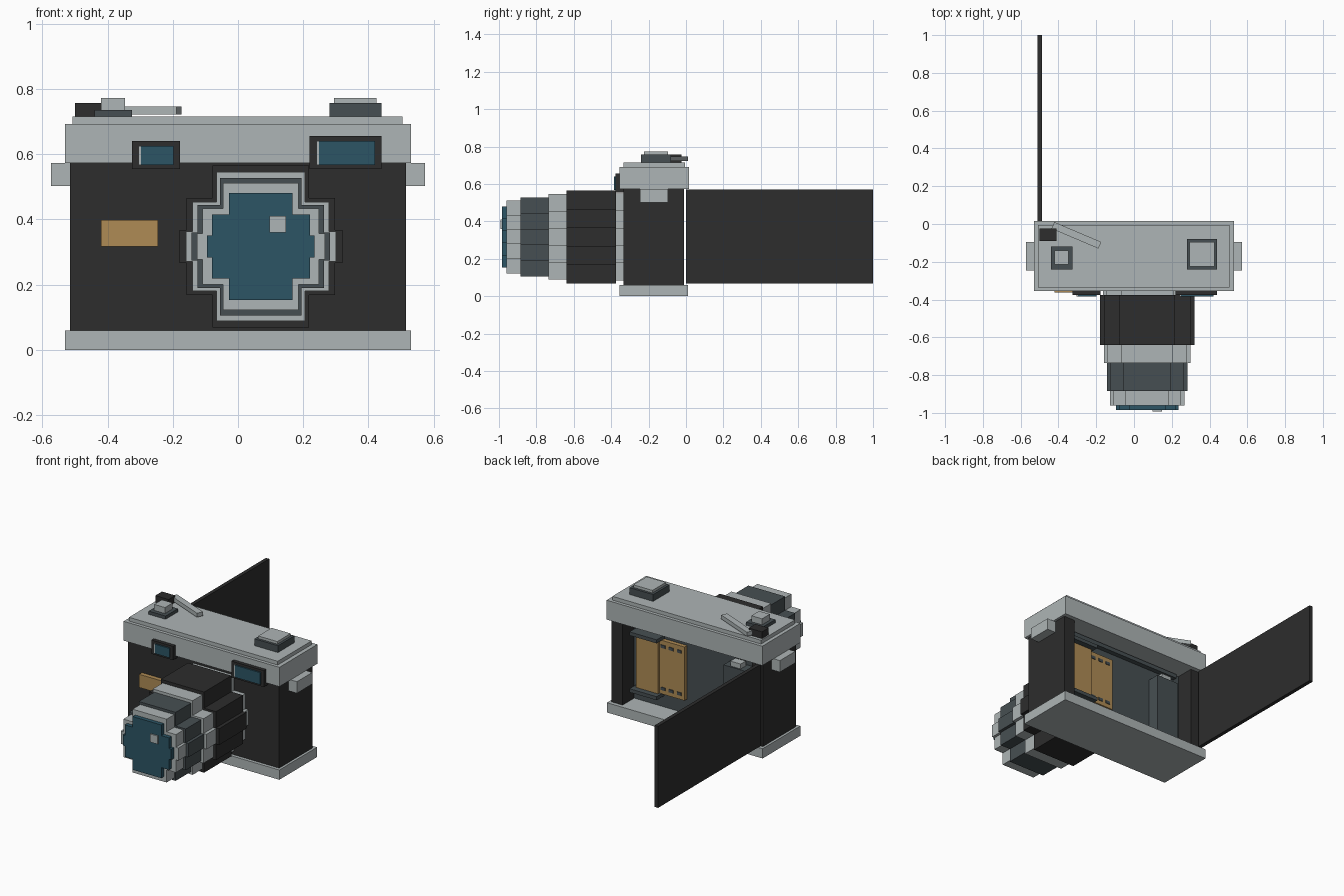
import bpy, bmesh, math
from mathutils import Matrix

if "Cube" in bpy.data.objects:
    bpy.data.objects.remove(bpy.data.objects["Cube"])


def material(name, rgb):
    m = bpy.data.materials.new(name)
    m.diffuse_color = (*rgb, 1)
    m.use_nodes = True
    m.node_tree.nodes["Principled BSDF"].inputs["Base Color"].default_value = m.diffuse_color
    return m


METAL = material("light_metal", (0.42, 0.46, 0.465))
BLACK = material("black_leather", (0.026, 0.026, 0.026))
SLATE = material("slate_metal", (0.062, 0.078, 0.085))
AMBER = material("amber_film", (0.43, 0.26, 0.09))
GLASS = material("blue_glass", (0.025, 0.09, 0.13))


def finish(name, bm, mat):
    bmesh.ops.recalc_face_normals(bm, faces=bm.faces)
    me = bpy.data.meshes.new(name)
    bm.to_mesh(me)
    bm.free()
    me.materials.append(mat)
    ob = bpy.data.objects.new(name, me)
    bpy.context.collection.objects.link(ob)
    return ob


def box(name, mat, x0, x1, y0, y1, z0, z1):
    """Block given by its limits on each axis."""
    bm = bmesh.new()
    bmesh.ops.create_cube(bm, size=1, matrix=Matrix.Translation(
        ((x0 + x1) / 2, (y0 + y1) / 2, (z0 + z1) / 2))
        @ Matrix.Diagonal((x1 - x0, y1 - y0, z1 - z0, 1)))
    return finish(name, bm, mat)


def stepped_ring(name, mat, scale, y0, y1, cx=0.07, cz=0.317):
    """Round lens section made of square steps, extruded along y."""
    quarter = [(0.25, 0.05), (0.228, 0.05), (0.228, 0.149),
               (0.1475, 0.149), (0.1475, 0.248)]
    pts = quarter + [(-x, z) for x, z in reversed(quarter)]
    pts += [(-x, -z) for x, z in quarter] + [(x, -z) for x, z in reversed(quarter)]
    bm = bmesh.new()
    face = bm.faces.new([bm.verts.new((cx + x * scale, y0, cz + z * scale)) for x, z in pts])
    new = bmesh.ops.extrude_face_region(bm, geom=[face])["geom"]
    bmesh.ops.translate(bm, vec=(0, y1 - y0, 0),
                        verts=[v for v in new if isinstance(v, bmesh.types.BMVert)])
    return finish(name, bm, mat)


# Plates and open-backed body
box("bottom_plate", METAL, -0.53, 0.53, -0.355, 0.012, 0, 0.06)
box("top_cover", METAL, -0.53, 0.53, -0.355, 0.015, 0.573, 0.692)
box("top_step", METAL, -0.508, 0.505, -0.335, -0.005, 0.692, 0.715)
box("body_front", BLACK, -0.515, 0.515, -0.335, -0.16, 0.06, 0.573)
for s, side in ((-1, "left"), (1, "right")):
    a, b = sorted((s * 0.44, s * 0.515))
    box(side + "_body_wall", BLACK, a, b, -0.16, -0.012, 0.06, 0.573)
    a, b = sorted((s * 0.515, s * 0.573))
    box(side + "_strap_lug", METAL, a, b, -0.245, -0.095, 0.502, 0.573)
box("back_door", BLACK, -0.51, -0.487, 0, 1.0, 0.068, 0.57)

# Film chamber: shutter plate, film strip with holes, cartridge caps, spool
box("shutter_plate", SLATE, -0.44, 0.44, -0.16, -0.125, 0.06, 0.573)
box("upper_film_rail", SLATE, -0.40, 0.40, -0.125, -0.095, 0.535, 0.56)
box("film_strip", AMBER, 0.08, 0.41, -0.125, -0.10, 0.15, 0.48)
for i in range(3):
    for z in (0.175, 0.435):
        x = 0.10 + 0.055 * i
        box("sprocket_hole", SLATE, x, x + 0.03, -0.101, -0.096, z, z + 0.018)
box("film_cartridge", AMBER, 0.25, 0.40, -0.125, -0.085, 0.15, 0.48)
for z in (0.13, 0.48):
    box("cartridge_cap", SLATE, 0.235, 0.42, -0.125, -0.05, z, z + 0.022)
box("takeup_spool", SLATE, -0.37, -0.22, -0.125, -0.05, 0.06, 0.47)
box("spool_cap", METAL, -0.33, -0.26, -0.11, -0.06, 0.47, 0.50)

# Lens barrel
for name, mat, scale, y0, y1 in (
        ("lens_mount", METAL, 0.94, -0.375, -0.335),
        ("focus_ring", BLACK, 1.0, -0.64, -0.375),
        ("middle_ring", METAL, 0.92, -0.735, -0.64),
        ("aperture_ring", SLATE, 0.85, -0.885, -0.735),
        ("front_ring", METAL, 0.785, -0.96, -0.885),
        ("lens_glass", GLASS, 0.66, -0.985, -0.96)):
    stepped_ring(name, mat, scale, y0, y1)
box("lens_highlight", METAL, 0.097, 0.147, -0.993, -0.985, 0.36, 0.41)

# Front windows with a bright strip on one edge, and the badge
for name, x0, x1, z1 in (("viewfinder", 0.22, 0.44, 0.656), ("rangefinder", -0.325, -0.178, 0.64)):
    box(name + "_frame", BLACK, x0, x1, -0.377, -0.335, 0.555, z1)
    box(name + "_glass", GLASS, x0 + 0.028, x1 - 0.02, -0.385, -0.377, 0.567, z1 - 0.015)
    box(name + "_strip", METAL, x0 + 0.02, x0 + 0.03, -0.385, -0.377, 0.567, z1 - 0.015)
box("front_badge", AMBER, -0.42, -0.245, -0.362, -0.335, 0.317, 0.398)

# Top controls
box("shutter_base", SLATE, -0.44, -0.325, -0.24, -0.12, 0.715, 0.735)
box("shutter_button", METAL, -0.42, -0.347, -0.215, -0.14, 0.735, 0.772)
box("hinge_block", BLACK, -0.50, -0.41, -0.09, -0.025, 0.715, 0.757)
box("dial_base", SLATE, 0.28, 0.44, -0.24, -0.08, 0.715, 0.757)
box("dial_cap", METAL, 0.295, 0.425, -0.225, -0.095, 0.757, 0.773)
lever = box("advance_lever", METAL, -0.135, 0.135, -0.019, 0.019, 0.722, 0.747)
lever.location = (-0.305, -0.06, 0)
lever.rotation_euler.z = math.radians(-23)
